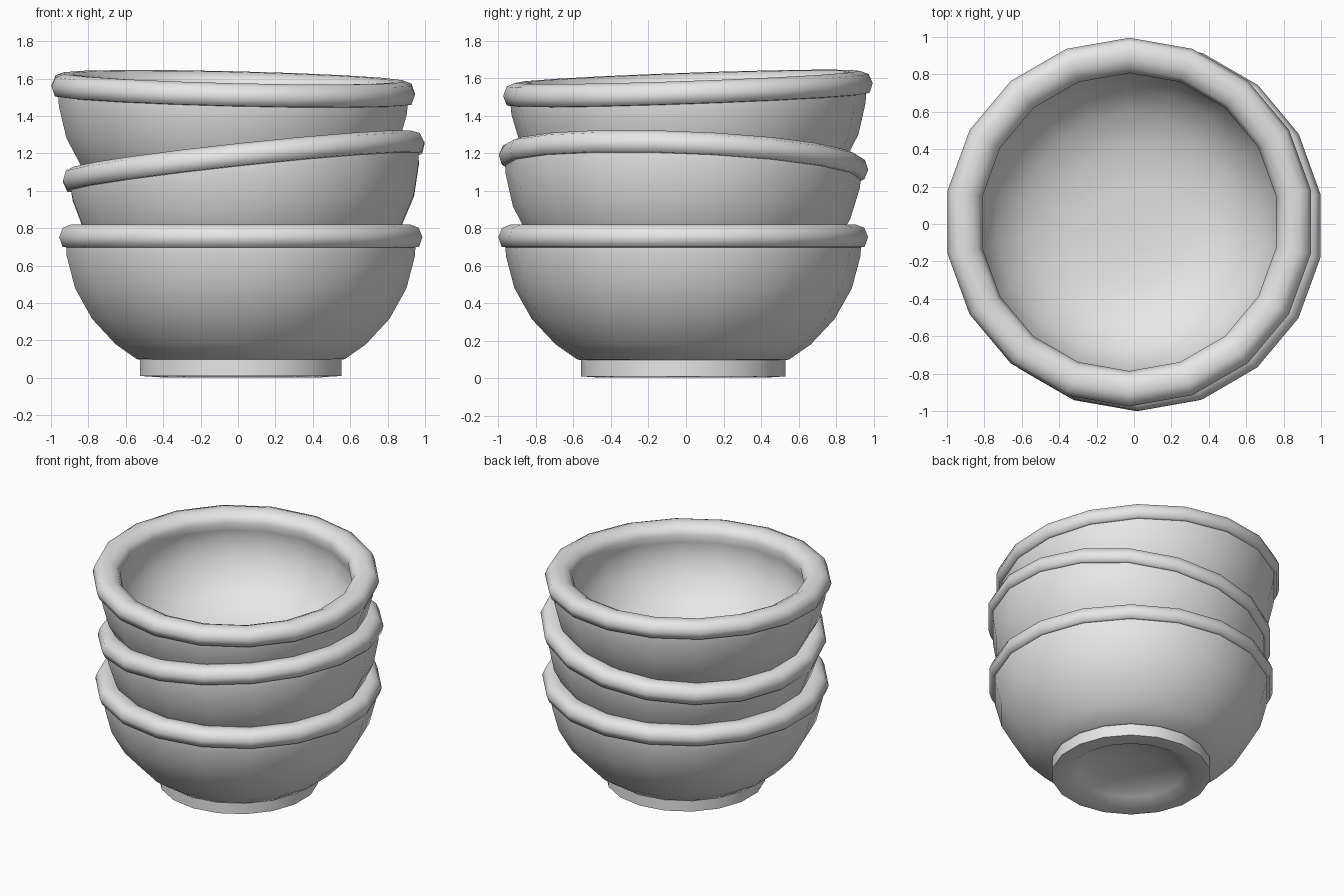
import bpy, bmesh, math
from mathutils import Vector, Matrix

cube = bpy.data.objects.get("Cube")
if cube:
    bpy.data.objects.remove(cube, do_unlink=True)

SIDES = 18
RIM_Z = 0.76

ceramic = bpy.data.materials.new("pale_grey_ceramic")
ceramic.use_nodes = True
colour = (0.8, 0.8, 0.8, 1)
ceramic.diffuse_color = colour
ceramic.node_tree.nodes["Principled BSDF"].inputs["Base Color"].default_value = colour

# Half cross-section (radius, height): recess, foot, outer wall, rolled rim, inside
underside = [(0, 0.11), (0.15, 0.102), (0.28, 0.078), (0.37, 0.045), (0.44, 0.003)]
foot = [(0.546, 0.01), (0.546, 0.097)]
outer_wall = [(0.565, 0.1), (0.68, 0.18), (0.807, 0.315), (0.9, 0.48), (0.945, 0.65), (0.948, 0.698)]
rim = [(0.968, 0.701), (0.986, 0.752), (0.966, 0.802), (0.92, 0.82), (0.87, 0.818), (0.82, 0.795), (0.797, 0.75)]
inside = [(0.81, 0.69), (0.82, 0.62), (0.795, 0.5), (0.71, 0.35), (0.56, 0.23), (0.36, 0.165), (0.18, 0.15), (0, 0.145)]
profile = underside + foot + outer_wall + rim + inside


def make_bowl(name, rim_centre, slope_x, slope_y):
    """Lathe a bowl and tilt it so its rim plane has the given slopes."""
    bm = bmesh.new()
    verts = [bm.verts.new((0, r, z)) for r, z in profile]
    edges = [bm.edges.new(pair) for pair in zip(verts, verts[1:])]
    bmesh.ops.spin(bm, geom=verts + edges, cent=(0, 0, 0), axis=(0, 0, 1),
                   angle=math.tau, steps=SIDES, use_duplicate=False)
    bmesh.ops.remove_doubles(bm, verts=bm.verts, dist=0.0005)
    bmesh.ops.recalc_face_normals(bm, faces=bm.faces)

    # Tilt about the middle of the rim
    up = Vector((-slope_x, -slope_y, 1)).normalized()
    tilt = Vector((0, 0, 1)).rotation_difference(up).to_matrix().to_4x4()
    bm.transform(Matrix.Translation(rim_centre) @ tilt @ Matrix.Translation((0, 0, -RIM_Z)))

    mesh = bpy.data.meshes.new(name)
    bm.to_mesh(mesh)
    bm.free()
    mesh.materials.append(ceramic)
    bowl = bpy.data.objects.new(name, mesh)
    bpy.context.collection.objects.link(bowl)
    bpy.ops.object.select_all(action="DESELECT")
    bowl.select_set(True)
    bpy.context.view_layer.objects.active = bowl
    bpy.ops.object.shade_smooth_by_angle(angle=math.radians(70))


# Stack of three bowls, the upper two resting askew
make_bowl("bottom_bowl", (0.015, -0.015, RIM_Z), 0, 0)
make_bowl("middle_bowl", (0.03, -0.013, 1.16), 0.107, -0.04)
make_bowl("top_bowl", (-0.025, 0.01, 1.547), -0.024, 0.035)
